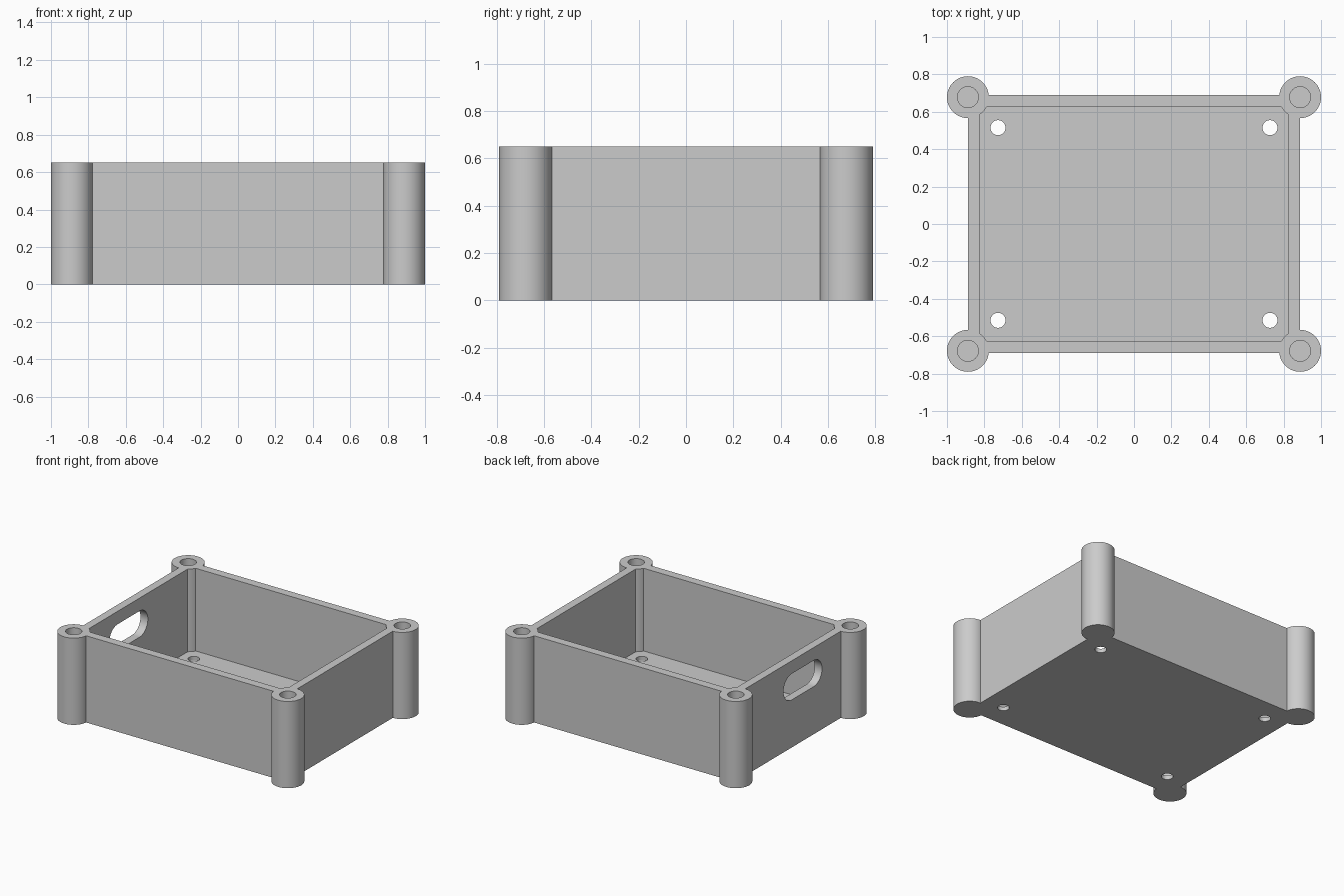
import bpy
from math import radians

scene_cube = bpy.data.objects.get("Cube")
if scene_cube:
    bpy.data.objects.remove(scene_cube, do_unlink=True)

HEIGHT = 0.65
OUT_X, OUT_Y = 0.888, 0.69      # outer wall faces
IN_X, IN_Y = 0.827, 0.626       # inner wall faces
FLOOR = 0.03
POST_X, POST_Y, POST_R = 0.888, 0.678, 0.112
CORNERS = [(sx, sy) for sx in (-1, 1) for sy in (-1, 1)]

grey = bpy.data.materials.new("plain grey")
grey.use_nodes = True
colour = (0.6, 0.6, 0.6, 1)
grey.diffuse_color = colour
grey.node_tree.nodes["Principled BSDF"].inputs["Base Color"].default_value = colour


def block(name, size, centre):
    bpy.ops.mesh.primitive_cube_add(size=1, location=centre)
    ob = bpy.context.object
    ob.name = name
    ob.scale = size
    bpy.ops.object.transform_apply(location=True, rotation=False, scale=True)
    return ob


def cylinder(name, radius, depth, centre, axis_x=False):
    bpy.ops.mesh.primitive_cylinder_add(
        vertices=64, radius=radius, depth=depth, location=centre,
        rotation=(0, radians(90) if axis_x else 0, 0))
    ob = bpy.context.object
    ob.name = name
    return ob


def combine(target, tool, operation):
    mod = target.modifiers.new(operation, 'BOOLEAN')
    mod.operation = operation
    mod.solver = 'EXACT'
    mod.object = tool
    bpy.context.view_layer.objects.active = target
    bpy.ops.object.modifier_apply(modifier=mod.name)
    bpy.data.objects.remove(tool, do_unlink=True)


# Open box with walls and floor
box = block("open_box", (2 * OUT_X, 2 * OUT_Y, HEIGHT), (0, 0, HEIGHT / 2))
cavity = block("cavity", (2 * IN_X, 2 * IN_Y, HEIGHT), (0, 0, FLOOR + HEIGHT / 2))
combine(box, cavity, 'DIFFERENCE')

# Round corner posts with blind screw holes, and drilled floor holes
for sx, sy in CORNERS:
    x, y = sx * POST_X, sy * POST_Y
    combine(box, cylinder("post", POST_R, HEIGHT, (x, y, HEIGHT / 2)), 'UNION')
    combine(box, cylinder("screw_hole", 0.056, 0.8, (x, y, HEIGHT)), 'DIFFERENCE')
    combine(box, cylinder("floor_hole", 0.04, 0.2, (sx * 0.727, sy * 0.515, 0)), 'DIFFERENCE')

# Rounded cable slot through the right wall
SLOT_R, SLOT_Y, SLOT_Z, HALF = 0.098, -0.115, 0.455, 0.13
for y in (SLOT_Y - HALF, SLOT_Y + HALF):
    combine(box, cylinder("slot_end", SLOT_R, 0.2, (-0.86, y, SLOT_Z), True), 'DIFFERENCE')
middle = block("slot_middle", (0.2, 2 * HALF, 2 * SLOT_R), (-0.86, SLOT_Y, SLOT_Z))
combine(box, middle, 'DIFFERENCE')

# Finish
box.data.materials.clear()
box.data.materials.append(grey)
for face in box.data.polygons:
    face.material_index = 0
bpy.ops.object.select_all(action='DESELECT')
box.select_set(True)
bpy.context.view_layer.objects.active = box
bpy.ops.object.shade_smooth_by_angle(angle=radians(30))
